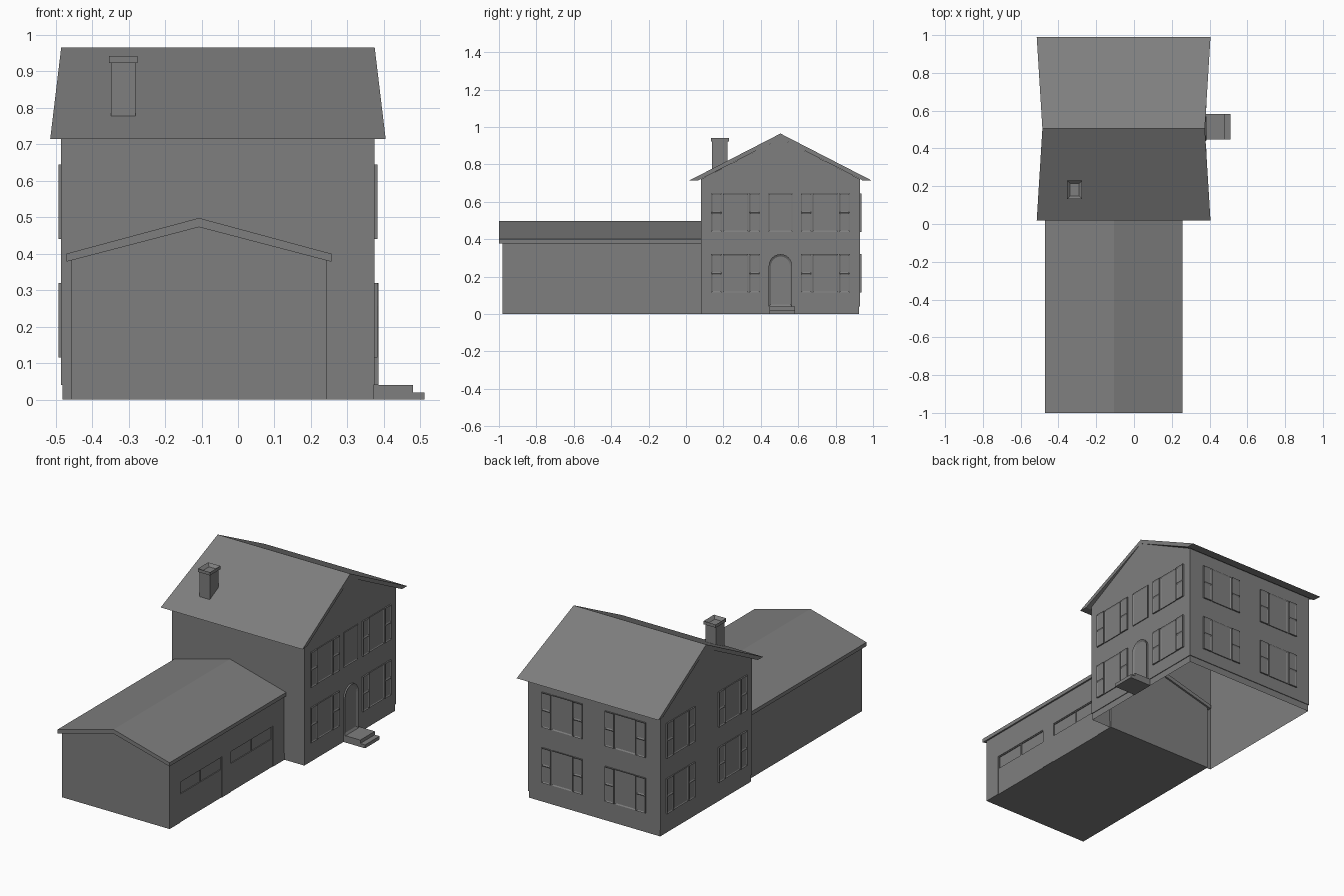
import bpy, bmesh, math
from mathutils import Matrix, Vector

cube = bpy.data.objects.get("Cube")
if cube:
    bpy.data.objects.remove(cube, do_unlink=True)

grey = bpy.data.materials.new("grey")
grey.use_nodes = True
COLOUR = (0.21, 0.21, 0.21, 1)
grey.diffuse_color = COLOUR
grey.node_tree.nodes["Principled BSDF"].inputs["Base Color"].default_value = COLOUR


def finish(bm, name):
    bmesh.ops.recalc_face_normals(bm, faces=bm.faces)
    mesh = bpy.data.meshes.new(name)
    bm.to_mesh(mesh)
    bm.free()
    mesh.materials.append(grey)
    obj = bpy.data.objects.new(name, mesh)
    bpy.context.collection.objects.link(obj)
    return obj


def add_box(bm, low, high):
    low, high = Vector(low), Vector(high)
    size = Matrix.Diagonal((*(high - low), 1))
    bmesh.ops.create_cube(bm, size=1, matrix=Matrix.Translation((low + high) / 2) @ size)


def loft(bm, start, end):
    """Solid between two matching outlines."""
    a = [bm.verts.new(p) for p in start]
    b = [bm.verts.new(p) for p in end]
    bm.faces.new(a)
    bm.faces.new(b)
    for i in range(len(a)):
        j = (i + 1) % len(a)
        bm.faces.new((a[i], a[j], b[j], b[i]))


def add_panel(bm, outline, place, depth, border, recess):
    """Raised outline on a wall with a sunken middle; local z points outward."""
    part = bmesh.new()
    face = part.faces.new([part.verts.new((u, v, 0)) for u, v in outline])
    face.normal_update()
    if face.normal.z < 0:
        face.normal_flip()
    out = bmesh.ops.extrude_face_region(part, geom=[face])["geom"]
    bmesh.ops.translate(part, vec=(0, 0, depth),
                        verts=[g for g in out if isinstance(g, bmesh.types.BMVert)])
    front = [g for g in out if isinstance(g, bmesh.types.BMFace)]
    bmesh.ops.recalc_face_normals(part, faces=part.faces)
    bmesh.ops.inset_region(part, faces=front, thickness=border, use_even_offset=True)
    bmesh.ops.translate(part, vec=(0, 0, -recess), verts=front[0].verts)
    part.transform(place)
    temp = bpy.data.meshes.new("temp")
    part.to_mesh(temp)
    part.free()
    bm.from_mesh(temp)
    bpy.data.meshes.remove(temp)


def rect(u0, u1, v0, v1):
    return [(u0, v0), (u1, v0), (u1, v1), (u0, v1)]


def wall_frame(origin, across, outward):
    m = Matrix((across, (0, 0, 1), outward)).transposed().to_4x4()
    m.translation = origin
    return m


# House dimensions
X0, X1, Y0, Y1 = -0.485, 0.375, 0.08, 0.93
MX, MY = (X0 + X1) / 2, (Y0 + Y1) / 2
PLINTH, EAVE, PEAK = 0.04, 0.721, 0.94

# House walls: open shell with a set-back foundation and gable ends
bm = bmesh.new()
rings = []
for z, d in ((0, 0.004), (PLINTH, 0.004), (PLINTH, 0), (EAVE, 0)):
    rings.append([bm.verts.new(p) for p in (
        (X0 + d, Y0 + d, z), (X1 - d, Y0 + d, z), (X1 - d, Y1 - d, z), (X0 + d, Y1 - d, z))])
for a, b in zip(rings, rings[1:]):
    for i in range(4):
        j = (i + 1) % 4
        bm.faces.new((a[i], a[j], b[j], b[i]))
top = rings[-1]
bm.faces.new((top[1], top[2], bm.verts.new((X1, MY, PEAK))))
bm.faces.new((top[3], top[0], bm.verts.new((X0, MY, PEAK))))
finish(bm, "house_walls")

# House roof: overhang flares from nothing at the ridge to wide at the eaves
section = [(-0.486, 0.715, 0.46), (0, 0.965, 0.43), (0.486, 0.715, 0.46),
           (0.438, 0.715, 0.457), (0, 0.94, 0.43), (-0.438, 0.715, 0.457)]
bm = bmesh.new()
loft(bm, [(MX - w, MY + y, z) for y, z, w in section],
     [(MX + w, MY + y, z) for y, z, w in section])
finish(bm, "house_roof")

# Chimney with a hollow cap
bm = bmesh.new()
add_box(bm, (-0.349, 0.14, 0.74), (-0.281, 0.222, 0.925))
add_panel(bm, rect(-0.354, -0.275, 0.133, 0.23),
          Matrix.Translation((0, 0, 0.923)), 0.019, 0.016, 0.016)
finish(bm, "chimney")

# Garage body
GX0, GX1, GM = -0.456, 0.243, -0.107
bm = bmesh.new()
profile = [(GX0, 0), (GX1, 0), (GX1, 0.382), (GM, 0.474), (GX0, 0.382)]
loft(bm, [(x, -0.98, z) for x, z in profile], [(x, 0.09, z) for x, z in profile])
garage = finish(bm, "garage_walls")

# Garage roof
bm = bmesh.new()
profile = [(-0.471, 0.378), (-0.471, 0.4), (GM, 0.498), (0.256, 0.4), (0.256, 0.378), (GM, 0.473)]
loft(bm, [(x, -1, z) for x, z in profile], [(x, 0.1, z) for x, z in profile])
finish(bm, "garage_roof")

# Garage doors and their window panes, cut into the side wall
doors, panes = bmesh.new(), bmesh.new()
for y in (-0.88, -0.41):
    add_box(doors, (GX1 - 0.003, y, -0.02), (GX1 + 0.05, y + 0.385, 0.24))
    for k in range(2):
        s = y + 0.004 + k * 0.191
        add_box(panes, (GX1 - 0.008, s, 0.165), (GX1 + 0.04, s + 0.186, 0.235))
for cutter in (finish(doors, "garage_door_cutter"), finish(panes, "garage_pane_cutter")):
    cutter.hide_render = True
    cutter.hide_viewport = True
    cutter.display_type = 'WIRE'
    mod = garage.modifiers.new(cutter.name, 'BOOLEAN')
    mod.operation = 'DIFFERENCE'
    mod.solver = 'EXACT'
    mod.object = cutter

# Windows with split shutters on three sides of the house
sides = {
    "door_side": (wall_frame((X1, MY, 0), (0, 1, 0), (1, 0, 0)), 0.24),
    "plain_side": (wall_frame((X0, MY, 0), (0, -1, 0), (-1, 0, 0)), 0.24),
    "back": (wall_frame((MX, Y1, 0), (-1, 0, 0), (0, 1, 0)), 0.205),
}
ROWS = (0.115, 0.44)
HEIGHT = 0.205
for side, (place, offset) in sides.items():
    frames, shutters = bmesh.new(), bmesh.new()
    for low in ROWS:
        high, mid = low + HEIGHT, low + HEIGHT / 2
        for c in (-offset, offset):
            add_panel(frames, rect(c - 0.068, c + 0.068, low, high), place, 0.005, 0.006, 0.004)
            for s in (c - 0.131, c + 0.073):
                for a, b in ((low, mid), (mid, high)):
                    add_panel(shutters, rect(s, s + 0.058, a, b), place, 0.008, 0.007, 0.004)
    if side == "door_side":
        add_panel(frames, rect(-0.065, 0.065, ROWS[1], ROWS[1] + HEIGHT), place, 0.005, 0.006, 0.004)
    finish(frames, side + "_windows")
    finish(shutters, side + "_shutters")

# Arched front door
R, SPRING = 0.063, 0.257
arch = [(-R, PLINTH), (R, PLINTH)]
arch += [(R * math.cos(t * math.pi / 12), SPRING + R * math.sin(t * math.pi / 12)) for t in range(13)]
bm = bmesh.new()
add_panel(bm, arch, sides["door_side"][0], 0.01, 0.012, 0.008)
finish(bm, "front_door")

# Door steps
bm = bmesh.new()
add_box(bm, (0.37, 0.447, 0), (0.48, 0.582, 0.04))
add_box(bm, (0.48, 0.447, 0), (0.511, 0.582, 0.02))
finish(bm, "door_steps")
